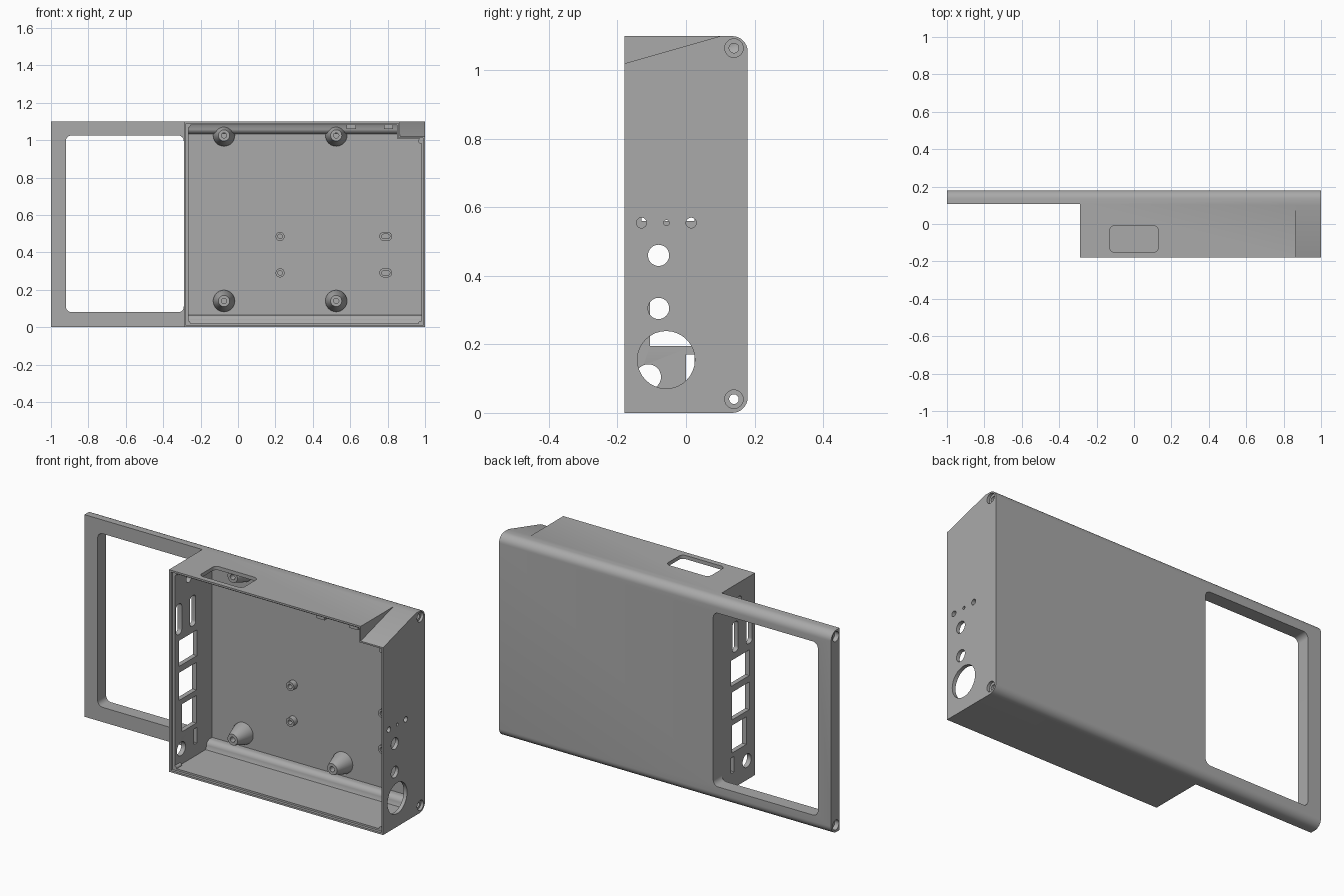
import bpy, bmesh
from math import sin, cos, pi

if "Cube" in bpy.data.objects:
    bpy.data.objects.remove(bpy.data.objects["Cube"])

grey = bpy.data.materials.new("plain_grey")
grey.use_nodes = True
colour = (0.4, 0.4, 0.4, 1)
grey.diffuse_color = colour
grey.node_tree.nodes["Principled BSDF"].inputs["Base Color"].default_value = colour


def finish(bm, name):
    bmesh.ops.recalc_face_normals(bm, faces=bm.faces)
    mesh = bpy.data.meshes.new(name)
    bm.to_mesh(mesh)
    bm.free()
    mesh.materials.append(grey)
    obj = bpy.data.objects.new(name, mesh)
    bpy.context.collection.objects.link(obj)
    return obj


def arc(a, b, r, start, end, n=8):
    return [(a + r * cos(start + (end - start) * i / n),
             b + r * sin(start + (end - start) * i / n)) for i in range(n + 1)]


def rounded(a0, b0, a1, b1, r=0):
    """Rectangle outline with rounded corners."""
    if r == 0:
        return [(a0, b0), (a1, b0), (a1, b1), (a0, b1)]
    corners = [(a1 - r, b1 - r), (a0 + r, b1 - r), (a0 + r, b0 + r), (a1 - r, b0 + r)]
    pts = []
    for k, (a, b) in enumerate(corners):
        pts += arc(a, b, r, k * pi / 2, (k + 1) * pi / 2)
    # Drop points that coincide on full circles and slots
    return [p for i, p in enumerate(pts)
            if abs(p[0] - pts[i - 1][0]) + abs(p[1] - pts[i - 1][1]) > 1e-5]


def circle(a, b, r):
    return rounded(a - r, b - r, a + r, b + r, r)


def place(axis, p, h):
    return {"x": (h, p[0], p[1]), "y": (p[0], h, p[1]), "z": (p[0], p[1], h)}[axis]


def loft(name, axis, layers):
    """Closed solid through a list of (outline, height)."""
    bm = bmesh.new()
    rings = [[bm.verts.new(place(axis, p, h)) for p in pts] for pts, h in layers]
    for low, high in zip(rings, rings[1:]):
        for i in range(len(low)):
            bm.faces.new((low[i - 1], low[i], high[i], high[i - 1]))
    bm.faces.new(rings[0])
    bm.faces.new(rings[-1])
    return finish(bm, name)


def prism(name, axis, pts, lo, hi):
    return loft(name, axis, [(pts, lo), (pts, hi)])


def cut(target, cutter):
    mod = target.modifiers.new("cut", "BOOLEAN")
    mod.operation = "DIFFERENCE"
    mod.solver = "EXACT"
    mod.object = cutter
    bpy.context.view_layer.update()
    graph = bpy.context.evaluated_depsgraph_get()
    mesh = bpy.data.meshes.new_from_object(target.evaluated_get(graph))
    target.modifiers.clear()
    target.data = mesh
    bpy.data.objects.remove(cutter)


def notch(t):
    """Sloped corner notch, grown by t."""
    drop = 0.286
    pts = [(-0.3, 1.1 - 0.4 * drop - t), (0.1, 1.1 - t), (0.1 + t, 1.1),
           (0.1 + t, 1.3), (-0.3, 1.3)]
    if t == 0:
        pts.pop(2)
    return prism("notch_cutter", "x", pts, 0.865 - t, 1.1)


FLOOR = 0.155
HEIGHT = 1.1

# Outer shell, rounded along the two back edges
R = 0.045
outline = [(-0.18, 0)] + arc(0.18 - R, R, R, -pi / 2, 0) \
    + arc(0.18 - R, HEIGHT - R, R, 0, pi / 2) + [(-0.18, HEIGHT)]
case = prism("case_with_side_frame", "x", outline, -1, 1)
cut(case, prism("frame_cutter", "y", rounded(-1.1, -0.1, -0.29, 1.2), -0.3, 0.107))

# Inner cavity, leaving round ridges around the long screw channels
low = [(-0.25, 0.02), (0.1, 0.02)] + arc(0.137, 0.036, 0.03, pi, pi / 2) + [(FLOOR, 0.066)]
high = [(y, HEIGHT - z) for y, z in reversed(low)]
cavity = prism("cavity_cutter", "x", low + high, -0.265, 0.98)
cut(cavity, notch(0.015))
cut(case, cavity)

# Stepped rim for a lid
rim = prism("rim_cutter", "y", rounded(-0.278, 0.01, 0.99, HEIGHT - 0.01), -0.25, -0.165)
cut(rim, notch(0.008))
cut(case, rim)
cut(case, notch(0))

# Window in the side frame and opening in the top
cut(case, prism("window_cutter", "y", rounded(-0.92, 0.08, -0.29, 1.025, 0.03), 0.05, 0.3))
cut(case, prism("top_cutter", "z", rounded(-0.13, -0.15, 0.13, -0.01, 0.025), 1.04, 1.2))

# Long screw channels with counterbored ends
for z in (0.04, HEIGHT - 0.035):
    cut(case, prism("channel_cutter", "x", circle(0.14, z, 0.014), -1.1, 1.1))
    for a, b in ((-1.1, -0.975), (0.985, 1.1)):
        cut(case, prism("counterbore_cutter", "x", circle(0.14, z, 0.027), a, b))

# Round holes in the right-hand wall
for y, z, r in ((-0.13, 0.555, 0.015), (-0.057, 0.555, 0.008), (0.015, 0.555, 0.015),
                (-0.08, 0.46, 0.031), (-0.08, 0.305, 0.031), (-0.058, 0.155, 0.084)):
    cut(case, prism("hole_cutter", "x", circle(y, z, r), 0.9, 1.1))

# Port openings in the wall beside the frame
for y0, z0, y1, z1, r in ((-0.105, 0.195, 0.02, 0.345, 0), (-0.13, 0.375, 0.02, 0.525, 0),
                          (-0.13, 0.56, 0.025, 0.7, 0), (0, 0.085, 0.025, 0.17, 0),
                          (-0.155, 0.735, -0.105, 0.9, 0.02), (-0.035, 0.735, 0.015, 0.9, 0.02),
                          (-0.147, 0.068, -0.073, 0.142, 0.037), (-0.065, 0.985, -0.025, 1.025, 0.02)):
    cut(case, prism("port_cutter", "x", rounded(y0, z0, y1, z1, r), -0.35, -0.2))

# Shallow pocket in the back plate
cut(case, prism("pocket_cutter", "y", rounded(0.95, 0.25, 0.975, 0.52), 0.1, FLOOR + 0.008))


def standoff(name, x, z, layers, stretch=0):
    loft(name, "y", [(rounded(x - r - stretch, z - r, x + r + stretch, z + r, r), y)
                     for r, y in layers])


# Tall cone standoffs with blind screw holes
tall = ((0.058, FLOOR + 0.005), (0.058, FLOOR - 0.01), (0.03, 0.06), (0.014, 0.06), (0.014, 0.13))
for i, x in enumerate((-0.075, 0.525)):
    for j, z in enumerate((0.14, 1.025)):
        standoff(f"cone_standoff_{i}_{j}", x, z, tall)

# Small round and slotted standoffs
small = ((0.024, FLOOR + 0.005), (0.024, 0.125), (0.012, 0.125), (0.012, 0.15))
for j, z in enumerate((0.29, 0.485)):
    standoff(f"round_standoff_{j}", 0.225, z, small)
    standoff(f"slot_standoff_{j}", 0.79, z, small, 0.01)

# Clips under the top wall and small posts in the rim corners
for i, x in enumerate((0.605, 0.805)):
    prism(f"lid_clip_{i}", "x", rounded(-0.155, 1.06, -0.12, 1.09), x - 0.025, x + 0.025)
for i, (x, z) in enumerate(((-0.268, 0.02), (0.978, 0.02), (-0.268, 1.08), (0.978, 0.995))):
    prism(f"corner_post_{i}", "y", circle(x, z, 0.014), -0.166, -0.12)

# Smooth the rounds and keep edges sharp
for obj in bpy.context.collection.objects:
    obj.select_set(obj.type == "MESH")
bpy.context.view_layer.objects.active = case
bpy.ops.object.shade_smooth_by_angle(angle=0.6)
